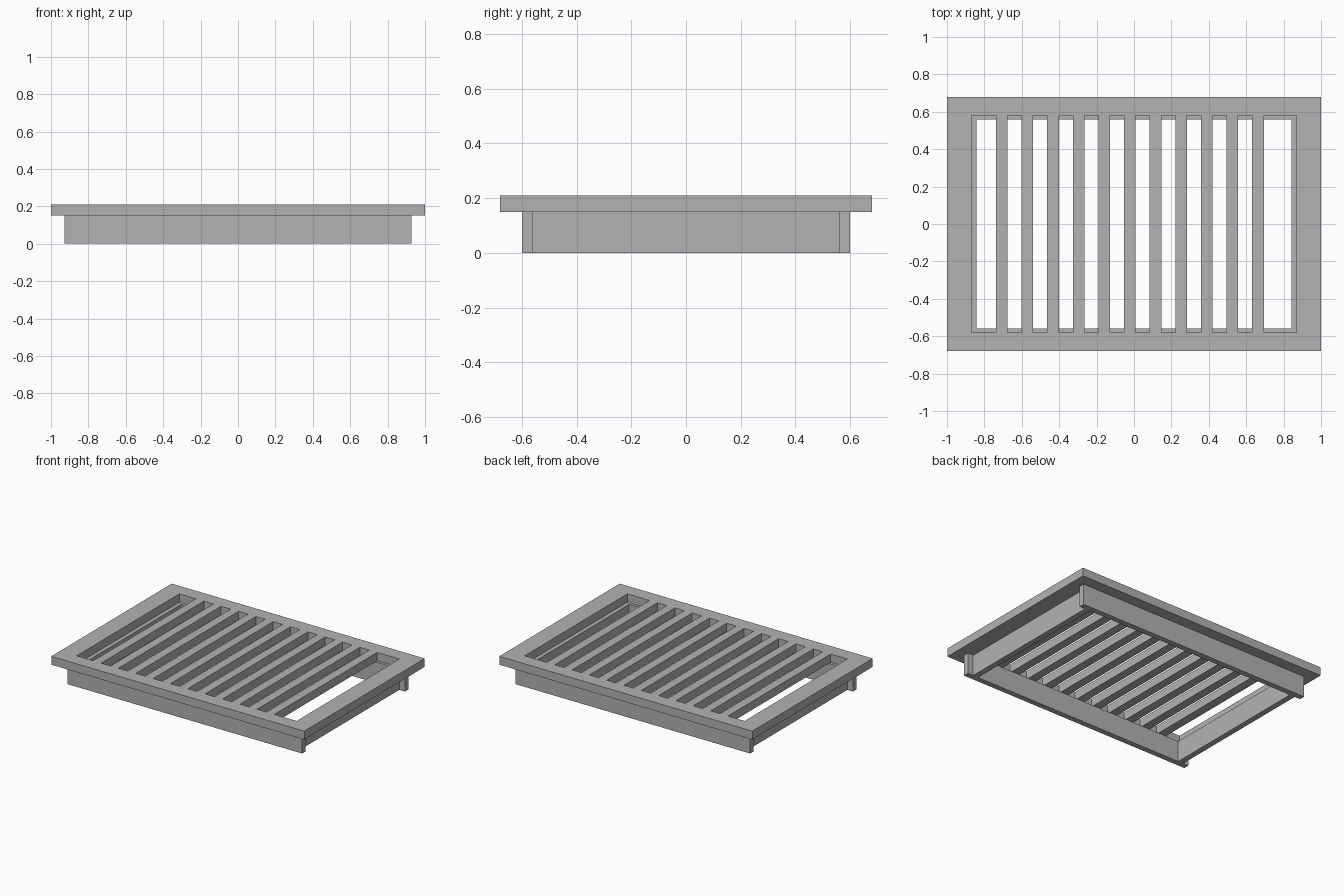
import bpy
import bmesh

cube = bpy.data.objects.get("Cube")
if cube:
    bpy.data.objects.remove(cube, do_unlink=True)

# Single plain grey
grey = bpy.data.materials.new("plain_grey")
grey.use_nodes = True
colour = (0.45, 0.45, 0.45, 1)
grey.diffuse_color = colour
grey.node_tree.nodes["Principled BSDF"].inputs["Base Color"].default_value = colour

BASE, TOP = 0.15, 0.21          # underside and top of the grille plate
OUT_X, OUT_Y = 1.0, 0.68        # plate outline
IN_X, IN_Y = 0.87, 0.58         # plate opening
SLATS, PITCH, SLAT_W, FIRST = 11, 0.137, 0.062, -0.707


def finish(name, bm):
    mesh = bpy.data.meshes.new(name)
    bm.to_mesh(mesh)
    bm.free()
    mesh.materials.append(grey)
    obj = bpy.data.objects.new(name, mesh)
    bpy.context.collection.objects.link(obj)
    return obj


def box(name, x0, x1, y0, y1, z0, z1):
    bm = bmesh.new()
    bmesh.ops.create_cube(bm, size=1)
    for v in bm.verts:
        v.co = (x1 if v.co.x > 0 else x0,
                y1 if v.co.y > 0 else y0,
                z1 if v.co.z > 0 else z0)
    return finish(name, bm)


# Slotted plate: a grid of cells with the slots left out, then thickened
xs = [-OUT_X, -IN_X]
for i in range(SLATS):
    centre = FIRST + i * PITCH
    xs += [centre - SLAT_W / 2, centre + SLAT_W / 2]
xs += [IN_X, OUT_X]
ys = [-OUT_Y, -IN_Y, IN_Y, OUT_Y]

bm = bmesh.new()
grid = [[bm.verts.new((x, y, BASE)) for y in ys] for x in xs]
for i in range(len(xs) - 1):
    for j in range(len(ys) - 1):
        is_slot = j == 1 and i % 2 == 1
        if not is_slot:
            bm.faces.new((grid[i][j], grid[i + 1][j],
                          grid[i + 1][j + 1], grid[i][j + 1]))
top = bmesh.ops.extrude_face_region(bm, geom=bm.faces[:], use_keep_orig=True)
for v in top["geom"]:
    if isinstance(v, bmesh.types.BMVert):
        v.co.z = TOP
bmesh.ops.recalc_face_normals(bm, faces=bm.faces[:])
bmesh.ops.dissolve_limit(bm, angle_limit=0.01, verts=bm.verts[:], edges=bm.edges[:])
finish("slotted_plate", bm)

# Long rails run past the short rails, which fit between them
for side, name in ((-1, "front"), (1, "back")):
    y0, y1 = sorted((side * 0.56, side * 0.6))
    box(name + "_rail", -0.927, 0.927, y0, y1, 0, BASE)
for side, name in ((-1, "right"), (1, "left")):
    x0, x1 = sorted((side * 0.842, side * 0.883))
    box(name + "_rail", x0, x1, -0.56, 0.56, 0, BASE)
